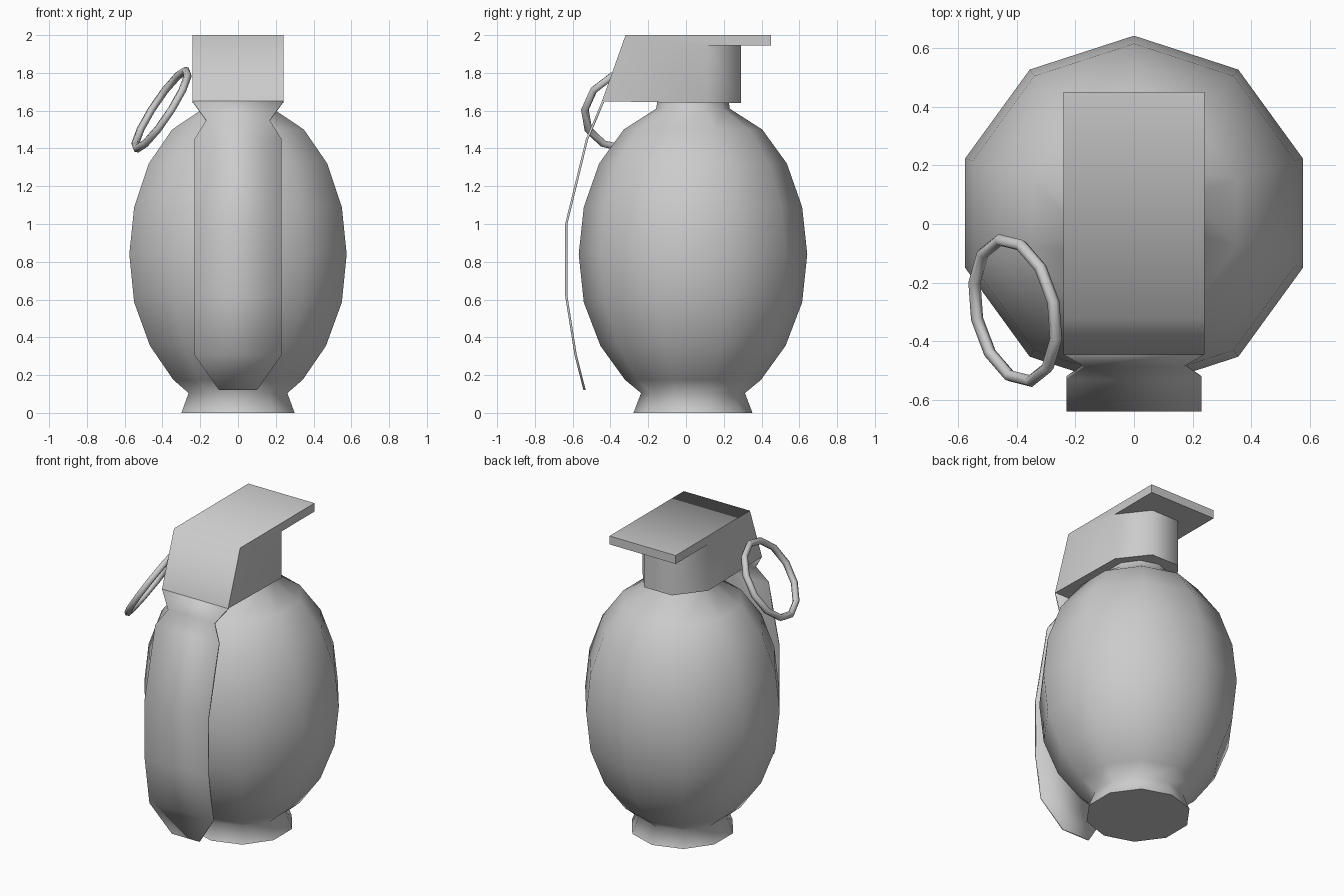
import bpy, bmesh, math
from mathutils import Vector

if "Cube" in bpy.data.objects:
    bpy.data.objects.remove(bpy.data.objects["Cube"])


def make(name, verts, faces, angle, fix_normals=True):
    mesh = bpy.data.meshes.new(name)
    mesh.from_pydata(verts, [], faces)
    if fix_normals:
        bm = bmesh.new()
        bm.from_mesh(mesh)
        bmesh.ops.recalc_face_normals(bm, faces=bm.faces)
        bm.to_mesh(mesh)
        bm.free()
    ob = bpy.data.objects.new(name, mesh)
    bpy.context.collection.objects.link(ob)
    smooth(ob, angle)
    return ob


def smooth(ob, angle):
    bpy.ops.object.select_all(action='DESELECT')
    ob.select_set(True)
    bpy.context.view_layer.objects.active = ob
    bpy.ops.object.shade_smooth_by_angle(angle=math.radians(angle))


# Body: ten-sided turned shell with flared foot and short neck (radius, z)
SIDES, CY = 10, 0.037
profile = [(.315, 0), (.275, .105), (.36, .175), (.49, .355), (.578, .585),
           (.605, .84), (.578, 1.09), (.497, 1.32), (.367, 1.50),
           (.195, 1.61), (.187, 1.66)]
verts = []
for r, z in profile:
    for i in range(SIDES):
        a = math.pi / 2 + math.tau * i / SIDES
        verts.append((r * math.cos(a), CY + r * math.sin(a), z))
faces = [(k * SIDES + i, k * SIDES + (i + 1) % SIDES,
          (k + 1) * SIDES + (i + 1) % SIDES, (k + 1) * SIDES + i)
         for k in range(len(profile) - 1) for i in range(SIDES)]
faces.append(tuple(range(SIDES)))
faces.append(tuple(range(len(verts) - SIDES, len(verts))))
make("body", verts, faces, 75)

# Head: block with chamfered back corners under an overhanging top plate
pts = dict(A=(.24, -.445, 1.65), B=(.24, -.32, 2.0), C=(.24, .45, 2.0),
           D=(.24, .45, 1.945), E=(.24, .11, 1.945), F=(.10, .29, 1.945),
           G=(.24, .11, 1.64), H=(.10, .29, 1.64))
keys = list(pts)
right = [Vector(p) for p in pts.values()]
left = [Vector((-p.x, p.y, p.z)) for p in right]
R = {k: i for i, k in enumerate(keys)}
L = {k: i + len(keys) for i, k in enumerate(keys)}
faces = [[side[k] for k in f] for side in (R, L)
         for f in ("BAGE", "EGHF", "BEDC", "EFD")]
faces += [[R[a], R[b], L[b], L[a]]
          for a, b in ("AB", "BC", "CD", "DF", "FH", "HG", "GA")]
make("head", right + left, faces, 75)

# Lever: bent thin strip down the front (half width, y, z)
path = [(.24, -.445, 1.65), (.168, -.487, 1.55), (.23, -.53, 1.45),
        (.23, -.64, 1.0), (.23, -.64, .62), (.23, -.59, .305),
        (.10, -.543, .12)]
verts = [(s * w, y, z) for w, y, z in path for s in (-1, 1)]
faces = [(2 * i, 2 * i + 2, 2 * i + 3, 2 * i + 1) for i in range(len(path) - 1)]
lever = make("lever", verts, faces, 40, fix_normals=False)
mod = lever.modifiers.new("thickness", 'SOLIDIFY')
mod.thickness = .012
mod.offset = -1

# Pull ring: tilted low-poly torus beside the head
axis = Vector((-.82, -.18, .54))
bpy.ops.mesh.primitive_torus_add(
    major_segments=12, minor_segments=6, major_radius=.246, minor_radius=.021,
    location=(-.405, -.295, 1.605),
    rotation=axis.to_track_quat('Z', 'Y').to_euler())
ring = bpy.context.object
ring.name = "pull_ring"
smooth(ring, 75)
